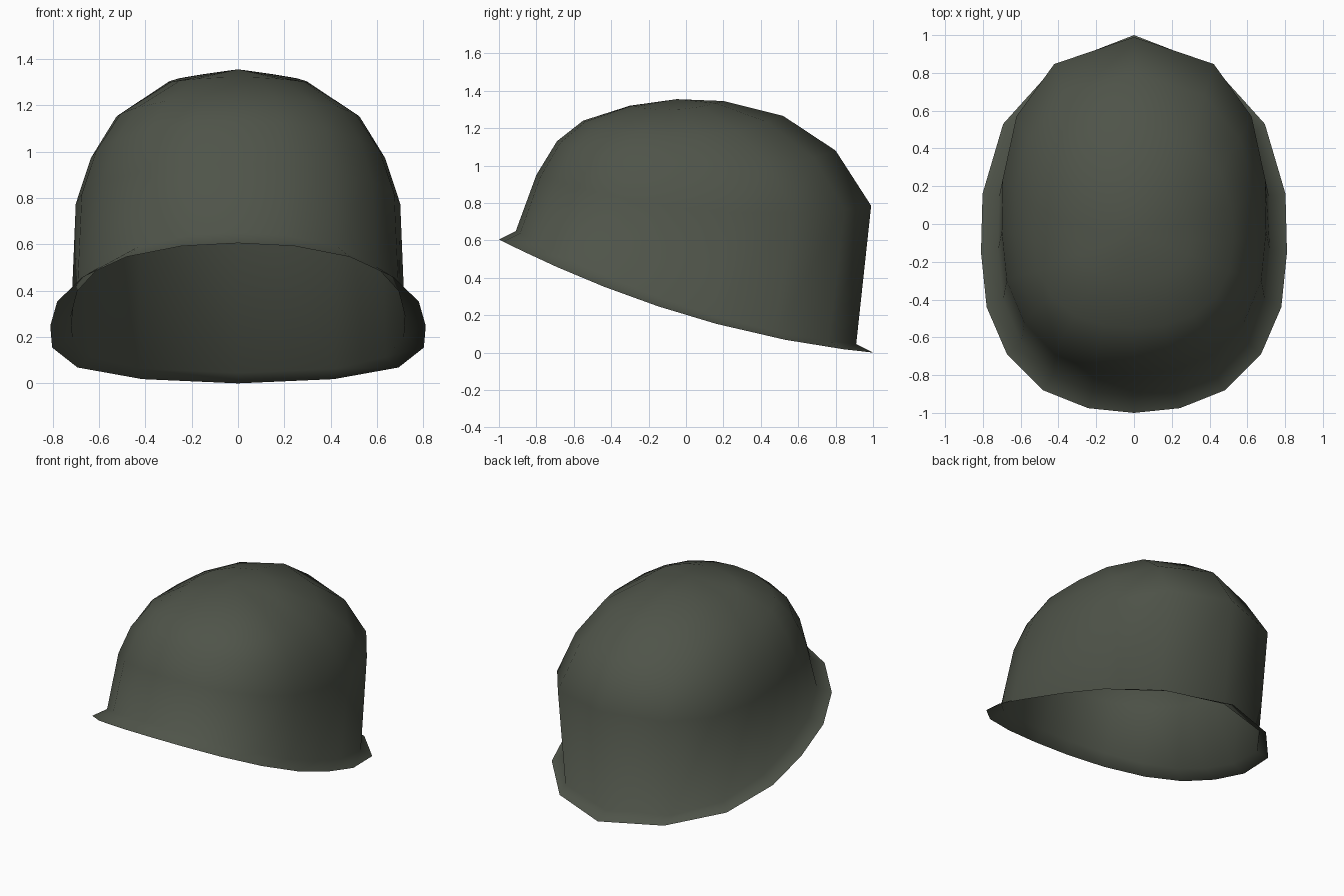
import bpy, bmesh

if "Cube" in bpy.data.objects:
    bpy.data.objects.remove(bpy.data.objects["Cube"])

# Painted metal
paint = bpy.data.materials.new("dark olive green")
paint.use_nodes = True
colour = (0.078, 0.088, 0.067, 1)
paint.diffuse_color = colour
bsdf = paint.node_tree.nodes["Principled BSDF"]
bsdf.inputs["Base Color"].default_value = colour
bsdf.inputs["Roughness"].default_value = 0.8

# Half outline of the brim, back to front: (share of half width, y)
half = [(0, 1), (.51, .84), (.855, .53), (.99, .16), (1, -.15),
        (.963, -.44), (.83, -.69), (.595, -.88), (.3, -.975), (0, -1)]
outline = half + [(-u, t) for u, t in half[-2:0:-1]]

# Horizontal loops: front y, back y, half width, height at front / side / back, back fullness
loops = [
    (-1.0, 1.0, .81, .605, .2, 0, 1),
    (-.91, .91, .72, .65, .245, .045, .8),
    (-.80, .99, .70, .95, .76, .785, .75),
    (-.69, .80, .635, 1.13, .965, 1.08, .8),
    (-.55, .52, .525, 1.24, 1.15, 1.265, .9),
    (-.30, .20, .30, 1.32, 1.30, 1.345, 1),
]


def add_loop(bm, front, back, width, zf, zs, zb, fullness):
    verts = []
    for u, t in outline:
        share = abs(u) ** (fullness if t > 0 else 1)
        x = width * share * (1 if u >= 0 else -1)
        y = (front + back) / 2 + t * (back - front) / 2
        z = zs + t * (zb - zf) / 2 + t * t * ((zb + zf) / 2 - zs)
        verts.append(bm.verts.new((x, y, z)))
    return verts


# Helmet shell: brim, wall and dome as one open sheet
bm = bmesh.new()
rings = [add_loop(bm, *spec) for spec in loops]
n = len(outline)
for low, high in zip(rings, rings[1:]):
    for i in range(n):
        j = (i + 1) % n
        bm.faces.new((low[j], low[i], high[i], high[j]))
crown = bm.verts.new((0, -.05, 1.355))
for i in range(n):
    bm.faces.new((rings[-1][(i + 1) % n], rings[-1][i], crown))
for face in bm.faces:
    face.smooth = True

mesh = bpy.data.meshes.new("helmet_shell")
bm.to_mesh(mesh)
bm.free()
mesh.materials.append(paint)
shell = bpy.data.objects.new("helmet_shell", mesh)
bpy.context.collection.objects.link(shell)
